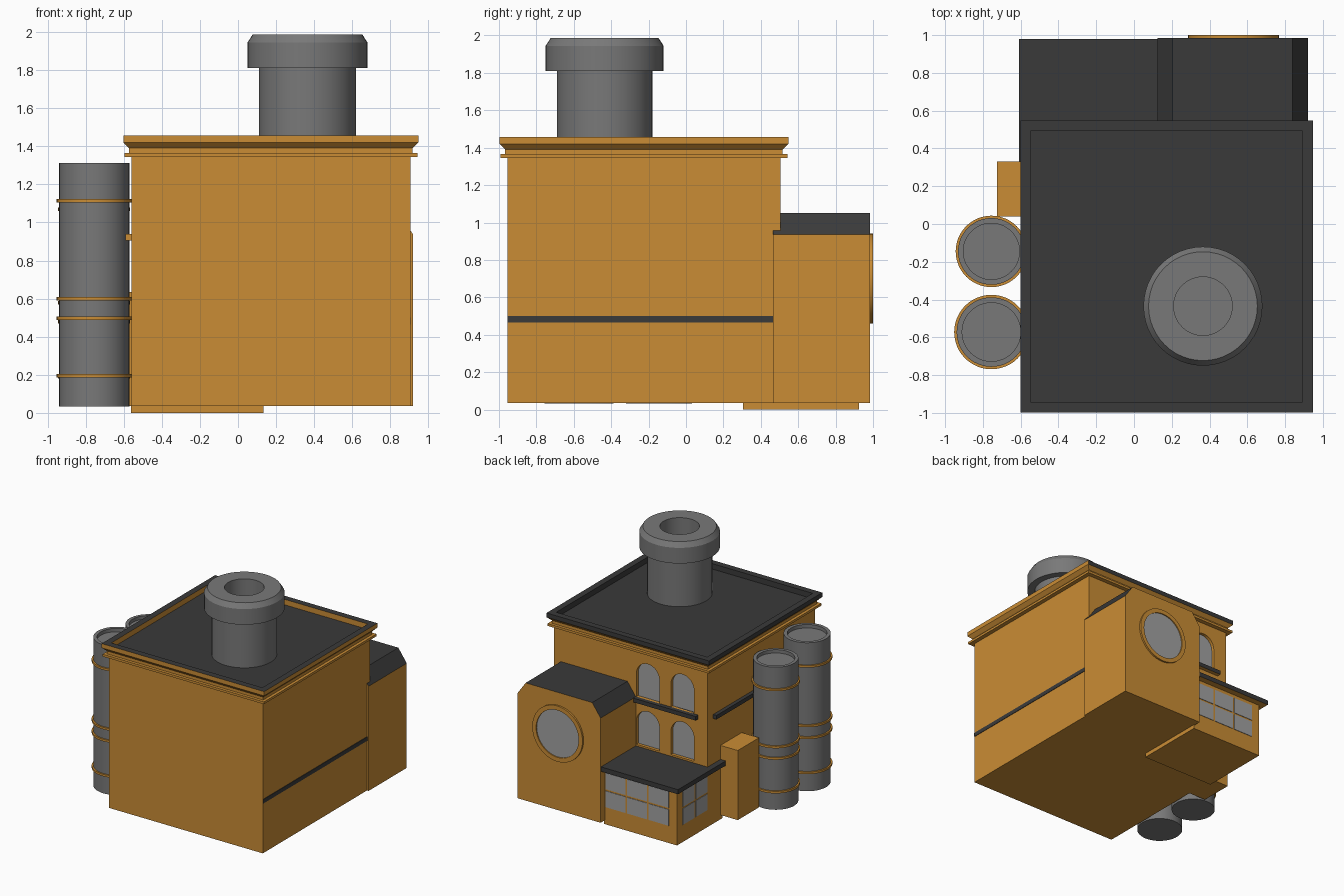
import bpy, bmesh, math

old = bpy.data.objects.get("Cube")
if old:
    bpy.data.objects.remove(old, do_unlink=True)


def material(name, rgb):
    m = bpy.data.materials.new(name)
    m.use_nodes = True
    m.diffuse_color = (*rgb, 1)
    m.node_tree.nodes["Principled BSDF"].inputs["Base Color"].default_value = (*rgb, 1)
    return m


ORANGE = material("ochre wall", (0.59, 0.265, 0.035))
DARK = material("dark roof", (0.042, 0.042, 0.042))
GRAY = material("gray metal", (0.19, 0.19, 0.19))
GLASS = material("pale glass", (0.36, 0.36, 0.36))


def finish(name, bm, mats, rule=None, smooth=False):
    """Turn a bmesh into an object, using the second material where rule holds."""
    bmesh.ops.recalc_face_normals(bm, faces=bm.faces)
    bm.normal_update()
    if rule:
        for f in bm.faces:
            f.material_index = int(rule(f.normal, f.calc_center_median()))
    me = bpy.data.meshes.new(name)
    bm.to_mesh(me)
    bm.free()
    for m in mats:
        me.materials.append(m)
    ob = bpy.data.objects.new(name, me)
    bpy.context.collection.objects.link(ob)
    if smooth:
        bpy.ops.object.select_all(action='DESELECT')
        ob.select_set(True)
        bpy.context.view_layer.objects.active = ob
        bpy.ops.object.shade_smooth_by_angle(angle=math.radians(30))
    return ob


def loft(bm, loops):
    """Bridge closed loops of equal length and cap both ends."""
    rings = [[bm.verts.new(p) for p in loop] for loop in loops]
    n = len(rings[0])
    for a, b in zip(rings, rings[1:]):
        for i in range(n):
            j = (i + 1) % n
            bm.faces.new((a[i], a[j], b[j], b[i]))
    bm.faces.new(rings[0])
    bm.faces.new(rings[-1])


def box(name, x, y, z, mats, rule=None):
    bm = bmesh.new()
    loft(bm, [[(x[0], y[0], h), (x[1], y[0], h), (x[1], y[1], h), (x[0], y[1], h)] for h in z])
    return finish(name, bm, mats, rule)


def prism(name, outline, y0, y1, mats, rule=None):
    bm = bmesh.new()
    loft(bm, [[(x, y, z) for x, z in outline] for y in (y0, y1)])
    return finish(name, bm, mats, rule)


def lathe(name, profile, centre, mat, n=48):
    bm = bmesh.new()
    angles = [2 * math.pi * i / n for i in range(n)]
    loft(bm, [[(centre[0] + r * math.cos(a), centre[1] + r * math.sin(a), z) for a in angles]
              for r, z in profile])
    return finish(name, bm, [mat], smooth=True)


def weather_sides(n, c):
    """Roof edges are dark on top and toward the back and right."""
    return n.z > 0.5 or n.y > 0.5 or n.x < -0.5


# Main block with stepped cornice and sunken roof
X0, X1, Y0, Y1 = -0.56, 0.905, -0.955, 0.505
steps = [(0.035, 0), (1.345, 0), (1.345, 0.037), (1.365, 0.037), (1.365, 0.012),
         (1.39, 0.012), (1.42, 0.042), (1.457, 0.042), (1.457, -0.012), (1.41, -0.012)]
bm = bmesh.new()
loft(bm, [[(X0 - o, Y0 - o, z), (X1 + o, Y0 - o, z), (X1 + o, Y1 + o, z), (X0 - o, Y1 + o, z)]
          for z, o in steps])
main = finish("main_building", bm, [ORANGE, DARK],
              lambda n, c: c.z > 1.405 and n.z > -0.3 and weather_sides(n, c))

# Arched windows set into the back wall
for cx in (0.01, -0.32):
    for base in (0.53, 0.94):
        w = 0.11
        arch = [(cx - w, base), (cx + w, base)]
        arch += [(cx + w * math.cos(math.pi * i / 16), base + 0.2 + w * math.sin(math.pi * i / 16))
                 for i in range(17)]
        cutter = prism("window_cutter", arch, 0.475, 0.6, [ORANGE])
        cutter.hide_render = True
        mod = main.modifiers.new("window", 'BOOLEAN')
        mod.operation = 'DIFFERENCE'
        mod.solver = 'EXACT'
        mod.object = cutter
        bpy.context.view_layer.objects.active = main
        bpy.ops.object.modifier_apply(modifier=mod.name)
        bpy.data.objects.remove(cutter, do_unlink=True)
        prism("arched_glass", arch, 0.472, 0.479, [GLASS])

# Ledges and side stripe
box("back_sill", (-0.47, 0.2), (0.45, 0.54), (0.905, 0.94), [ORANGE, DARK], weather_sides)
box("side_sill", (-0.592, -0.5), (-0.9, 0.43), (0.905, 0.94), [ORANGE, DARK], weather_sides)
box("side_stripe", (0.9, 0.909), (Y0, 0.47), (0.465, 0.5), [DARK])

# Tall annex with chamfered roof
shape = [(0.125, 0.035), (0.92, 0.035), (0.92, 0.937), (0.84, 1.05), (0.205, 1.05), (0.125, 0.937)]
prism("tall_annex", shape, 0.465, 0.985, [ORANGE, DARK], lambda n, c: n.z > 0.3)


def disc(r):
    return [(0.527 + r * math.cos(2 * math.pi * i / 48), 0.7 + r * math.sin(2 * math.pi * i / 48))
            for i in range(48)]


# Round window: raised ring around a pane
bm = bmesh.new()
loft(bm, [[(x, y, z) for x, z in disc(r)]
          for r, y in ((0.24, 0.975), (0.24, 1.0), (0.203, 1.0), (0.203, 0.988))])
finish("round_window_frame", bm, [ORANGE], smooth=True)
prism("round_window_glass", disc(0.203), 0.984, 0.991, [GLASS])

# Low annex with flat roof and gridded panes
box("low_annex", (-0.562, 0.135), (0.305, 0.925), (0.0, 0.48), [ORANGE])
box("low_roof", (-0.61, 0.13), (0.3, 0.98), (0.475, 0.515), [ORANGE, DARK], weather_sides)
for row in range(2):
    z = 0.15 + row * 0.155
    span = (z, z + 0.14)
    for col in range(3):
        x = -0.485 + col * 0.207
        box("back_pane", (x, x + 0.19), (0.923, 0.929), span, [GLASS])
    for col in range(2):
        y = 0.515 + col * 0.175
        box("side_pane", (-0.566, -0.56), (y, y + 0.16), span, [GLASS])

# Utility box
box("utility_box", (-0.725, -0.55), (0.04, 0.33), (0.035, 0.635), [ORANGE])

# Chimney with hollow collar
lathe("chimney", [(0.255, 1.4), (0.255, 1.81), (0.315, 1.81), (0.315, 1.945),
                  (0.288, 1.987), (0.155, 1.987), (0.155, 1.6)], (0.365, -0.435), GRAY)

# Storage tanks with hoops
for y, s in ((-0.572, 1.0), (-0.145, 0.96)):
    spot = (-0.755, y)
    lathe("tank", [(r * s, 0.033 + h * s) for r, h in
                   ((0.184, 0), (0.184, 1.28), (0.155, 1.28), (0.155, 1.25))], spot, GRAY)
    for z in (0.195, 0.497, 0.6, 1.113):
        mid = 0.033 + (z - 0.033) * s
        lathe("tank_hoop", [(0.18 * s, mid - 0.009), (0.197 * s, mid - 0.009),
                            (0.197 * s, mid + 0.009), (0.18 * s, mid + 0.009)], spot, ORANGE)
